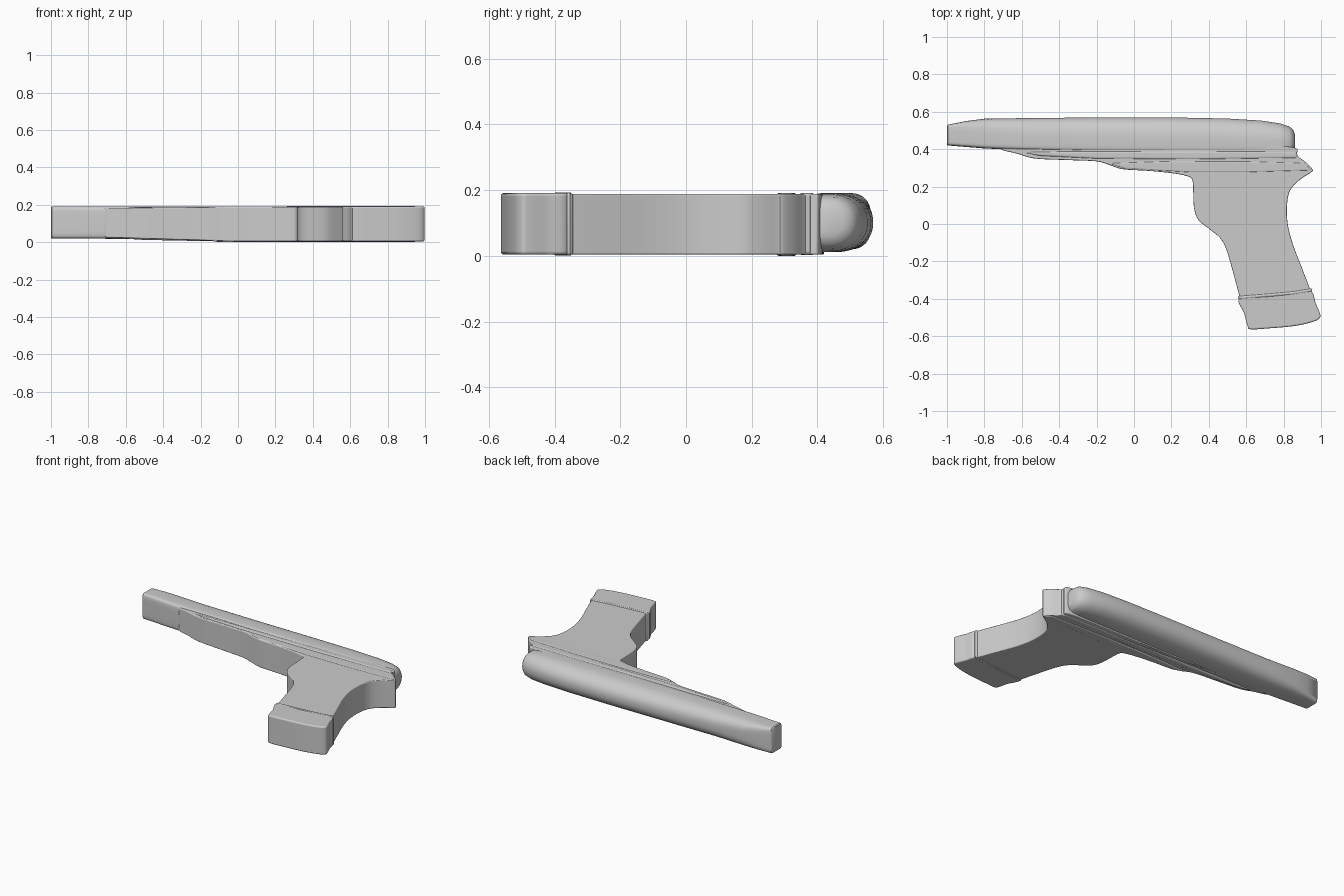
import bpy, bmesh, math
from mathutils import Vector


def finish(bm, name, bevel=0.0, angle=35):
    bmesh.ops.recalc_face_normals(bm, faces=bm.faces)
    mesh = bpy.data.meshes.new(name)
    bm.to_mesh(mesh)
    bm.free()
    ob = bpy.data.objects.new(name, mesh)
    bpy.context.collection.objects.link(ob)
    bpy.context.view_layer.objects.active = ob
    ob.select_set(True)
    if bevel:
        mod = ob.modifiers.new("round_edges", 'BEVEL')
        mod.width = bevel
        mod.segments = 4
        mod.limit_method = 'ANGLE'
        mod.angle_limit = math.radians(50)
    bpy.ops.object.shade_smooth_by_angle(angle=math.radians(angle))
    ob.select_set(False)
    return ob


def smooth_outline(pts, steps=4):
    """Closed Catmull-Rom curve through the points."""
    p = [Vector(q) for q in pts]
    n, out = len(p), []
    for i in range(n):
        a, b, c, d = p[i - 1], p[i], p[(i + 1) % n], p[(i + 2) % n]
        for k in range(steps):
            t = k / steps
            out.append(0.5 * (2 * b + (c - a) * t + (2 * a - 5 * b + 4 * c - d) * t * t
                              + (3 * b - a - 3 * c + d) * t ** 3))
    return out


def plate(name, pts, z0, z1, bevel, steps=4, lift=0.0):
    """Extruded outline with rounded rims; lift raises the underside towards -x."""
    bm = bmesh.new()
    outline = smooth_outline(pts, steps) if steps > 1 else pts
    rings = []
    for z, s in ((z0, 1), (z1, -0.3)):
        rings.append([bm.verts.new((x, y, z + s * lift * max(0.0, -x))) for x, y in outline])
    n = len(outline)
    bm.faces.new(rings[0])
    bm.faces.new(rings[1])
    for i in range(n):
        j = (i + 1) % n
        bm.faces.new((rings[0][i], rings[0][j], rings[1][j], rings[1][i]))
    return finish(bm, name, bevel)


# Grip, tang and lower frame in one flowing body
plate("grip_frame", [
    (-0.70, 0.405), (-0.62, 0.375), (-0.53, 0.35), (-0.36, 0.342), (-0.20, 0.335),
    (-0.13, 0.315), (-0.06, 0.293), (0.08, 0.284), (0.20, 0.272), (0.28, 0.257),
    (0.312, 0.235), (0.317, 0.16), (0.322, 0.08), (0.345, 0.02), (0.40, -0.025),
    (0.46, -0.075), (0.495, -0.14), (0.53, -0.26), (0.565, -0.39),
    (0.585, -0.46), (0.70, -0.46), (0.85, -0.46), (0.965, -0.44),
    (0.945, -0.36), (0.90, -0.24), (0.85, -0.11), (0.822, 0.0), (0.818, 0.10),
    (0.835, 0.18), (0.885, 0.235), (0.945, 0.275), (0.955, 0.292), (0.92, 0.33),
    (0.87, 0.368), (0.855, 0.41), (0.60, 0.42), (0.20, 0.42), (-0.30, 0.42)],
    0.004, 0.189, 0.032, lift=0.03)

# Magazine base with rounded corners
plate("magazine_base", [
    (0.563, -0.395), (0.59, -0.48), (0.607, -0.545), (0.625, -0.563), (0.72, -0.558),
    (0.86, -0.545), (0.96, -0.522), (0.995, -0.50), (0.993, -0.475),
    (0.97, -0.42), (0.945, -0.358), (0.85, -0.368), (0.72, -0.385)],
    0.004, 0.191, 0.032)

# Raised lip around the magazine well
plate("magazine_lip", [
    (0.558, -0.405), (0.70, -0.393), (0.85, -0.380), (0.955, -0.362),
    (0.950, -0.343), (0.85, -0.359), (0.70, -0.373), (0.555, -0.384)],
    0.001, 0.193, 0.02, steps=1)

# Stepped rails between slide and grip
plate("upper_rail", [
    (-0.62, 0.385), (-0.50, 0.362), (-0.20, 0.347), (0.30, 0.343), (0.876, 0.350),
    (0.872, 0.378), (0.858, 0.39), (0.30, 0.392), (-0.30, 0.391)],
    0.002, 0.192, 0.012, steps=1, lift=0.02)
plate("lower_rail", [
    (-0.14, 0.325), (-0.05, 0.296), (0.30, 0.276), (0.60, 0.276), (0.94, 0.286),
    (0.948, 0.292), (0.91, 0.326), (0.60, 0.335), (0.20, 0.336)],
    0.0, 0.191, 0.012, steps=1, lift=0.01)

# Slide: domed sections lofted along x (x, y low, y high, z low, z high, dome power)
sections = [
    (-1.00, 0.425, 0.525, 0.024, 0.186, 9), (-0.995, 0.420, 0.531, 0.020, 0.191, 9),
    (-0.90, 0.412, 0.550, 0.020, 0.191, 5), (-0.80, 0.404, 0.563, 0.019, 0.191, 3.4),
    (-0.60, 0.395, 0.566, 0.017, 0.191, 2.6), (-0.20, 0.385, 0.570, 0.013, 0.191, 2.3),
    (0.20, 0.383, 0.570, 0.011, 0.191, 2.2), (0.50, 0.383, 0.564, 0.011, 0.191, 2.2),
    (0.68, 0.383, 0.553, 0.012, 0.190, 2.2), (0.78, 0.383, 0.538, 0.014, 0.187, 2.2),
    (0.83, 0.384, 0.522, 0.022, 0.180, 2.2), (0.85, 0.387, 0.505, 0.036, 0.166, 2.2),
    (0.860, 0.393, 0.480, 0.060, 0.142, 2.2)]
bm = bmesh.new()
rings = []
SIDES = 48
for x, y0, y1, z0, z1, power in sections:
    yc, zc, ring = y0 + 0.35 * (y1 - y0), (z0 + z1) / 2, []
    for i in range(SIDES):
        a = 2 * math.pi * (i + 0.5) / SIDES
        c, s = math.cos(a), math.sin(a)
        e = 2 / (power if s > 0 else 7)
        z = zc + math.copysign(abs(c) ** e, c) * (z1 - z0) / 2
        y = yc + math.copysign(abs(s) ** e, s) * ((y1 - yc) if s > 0 else (yc - y0))
        ring.append(bm.verts.new((x, y, z)))
    rings.append(ring)
for r0, r1 in zip(rings, rings[1:]):
    for i in range(SIDES):
        j = (i + 1) % SIDES
        bm.faces.new((r0[i], r0[j], r1[j], r1[i]))
bm.faces.new(rings[0])
bm.faces.new(rings[-1])
finish(bm, "slide", angle=40)
